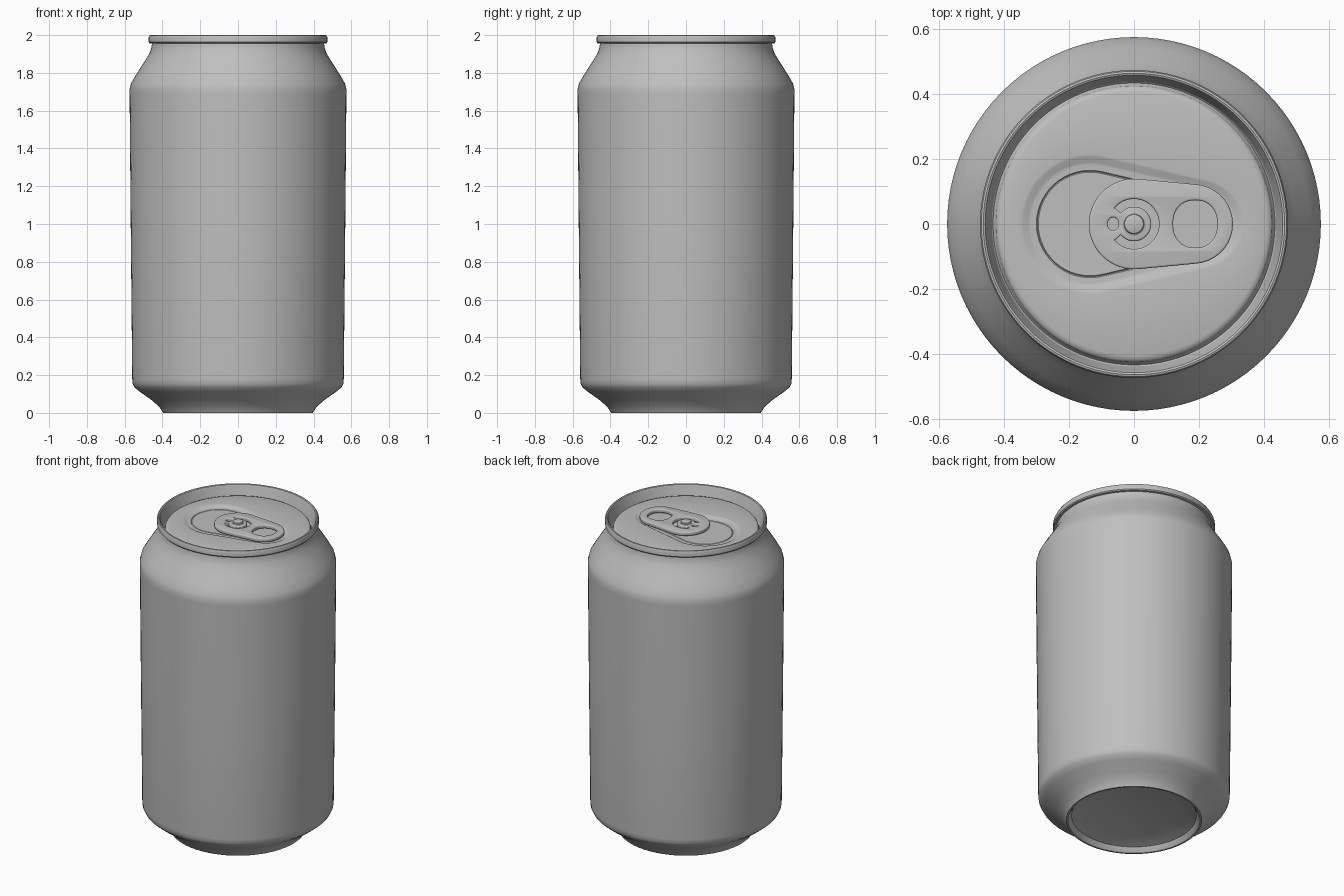
import bpy
import bmesh
import math

old = bpy.data.objects.get("Cube")
if old:
    bpy.data.objects.remove(old, do_unlink=True)

SEG = 96
GREY = (0.52, 0.52, 0.52, 1.0)
metal = bpy.data.materials.new("plain aluminium grey")
metal.diffuse_color = GREY
metal.use_nodes = True
metal.node_tree.nodes["Principled BSDF"].inputs["Base Color"].default_value = GREY


def add_object(name, mesh, angle=35):
    obj = bpy.data.objects.new(name, mesh)
    bpy.context.collection.objects.link(obj)
    mesh.materials.clear()
    mesh.materials.append(metal)
    bpy.ops.object.select_all(action='DESELECT')
    obj.select_set(True)
    bpy.context.view_layer.objects.active = obj
    bpy.ops.object.shade_smooth_by_angle(angle=math.radians(angle))
    return obj


def loft(name, rings, angle=35, cap_start=None, cap_end=None):
    """Skin rings of (radius or radius function, z); caps are apex heights."""
    bm = bmesh.new()
    loops = []
    for radius, z in rings:
        loop = []
        for i in range(SEG):
            a = 2 * math.pi * i / SEG
            r = radius(a) if callable(radius) else radius
            loop.append(bm.verts.new((r * math.cos(a), r * math.sin(a), z)))
        loops.append(loop)
    for lo, hi in zip(loops, loops[1:]):
        for i in range(SEG):
            j = (i + 1) % SEG
            bm.faces.new((lo[i], lo[j], hi[j], hi[i]))
    for loop, z in ((loops[0], cap_start), (loops[-1], cap_end)):
        if z is not None:
            tip = bm.verts.new((0, 0, z))
            for i in range(SEG):
                pair = (loop[i], loop[(i + 1) % SEG])
                bm.faces.new((tip, pair[1], pair[0]) if loop is loops[0] else (pair[0], pair[1], tip))
    mesh = bpy.data.meshes.new(name)
    bm.to_mesh(mesh)
    bm.free()
    return add_object(name, mesh, angle)


def hull_radius(a, x0, r0, x1, r1):
    """Distance from the origin to the hull of two circles on the x axis."""
    best = 0
    for k in range(81):
        t = k / 80
        cx, r = x0 + (x1 - x0) * t, r0 + (r1 - r0) * t
        disc = r * r - (cx * math.sin(a)) ** 2
        if disc >= 0:
            best = max(best, cx * math.cos(a) + math.sqrt(disc))
    return best


# Can wall: hollow base, foot, body, shoulder, neck and rolled rim
loft("can_body", [
    (0.28, 0.055), (0.365, 0.03), (0.378, 0.008), (0.386, 0.0), (0.396, 0.0),
    (0.403, 0.012), (0.42, 0.035), (0.46, 0.07), (0.52, 0.112), (0.548, 0.135),
    (0.558, 0.155), (0.56, 0.18), (0.568, 1.0), (0.574, 1.69), (0.574, 1.715),
    (0.566, 1.745), (0.54, 1.79), (0.492, 1.865), (0.468, 1.905), (0.458, 1.935),
    (0.456, 1.955), (0.468, 1.957), (0.473, 1.963), (0.473, 1.99), (0.469, 1.998),
    (0.463, 2.0), (0.457, 1.997), (0.453, 1.988), (0.441, 1.925), (0.437, 1.915),
], cap_start=0.06)


# Lid: countersunk groove, raised panel and teardrop recess with a score line
def recess(inset):
    return lambda a: hull_radius(a, -0.135, 0.208 - inset, 0.2, 0.132 - inset)


TOP = 1.947
loft("lid", [
    (0.438, 1.916), (0.433, 1.911), (0.428, 1.916), (0.424, 1.936), (0.418, 1.943),
    (0.405, TOP), (recess(-0.006), TOP), (recess(0.002), TOP - 0.001),
    (recess(0.018), TOP - 0.011), (recess(0.026), TOP - 0.012),
    (recess(0.043), TOP - 0.012), (recess(0.046), TOP - 0.015),
    (recess(0.049), TOP - 0.012), (recess(0.06), TOP - 0.012),
], cap_end=TOP - 0.012)


# Pull tab: rounded plate with a finger hole, a curved slot and a small hole
def oval(cx, rx, ry, n=40, power=1.0):
    pts = []
    for i in range(n):
        c, s = math.cos(2 * math.pi * i / n), math.sin(2 * math.pi * i / n)
        pts.append((cx + rx * math.copysign(abs(c) ** power, c),
                    ry * math.copysign(abs(s) ** power, s)))
    return pts


def arc(r, start, end, n=36):
    angles = [math.radians(start + (end - start) * i / n) for i in range(n + 1)]
    return [(r * math.cos(a), r * math.sin(a)) for a in angles]


outline = []
for i in range(SEG):
    a = 2 * math.pi * i / SEG
    r = hull_radius(a, 0.0, 0.139, 0.182, 0.122)
    outline.append((r * math.cos(a), r * math.sin(a)))
slot = arc(0.077, -140, 140) + arc(0.053, 140, -140)

BEVEL = 0.006
curve = bpy.data.curves.new("tab_outline", 'CURVE')
curve.dimensions = '2D'
curve.fill_mode = 'BOTH'
curve.extrude = 0.006
curve.bevel_depth = BEVEL
curve.bevel_resolution = 2
curve.offset = -BEVEL
for pts in (outline, oval(0.188, 0.068, 0.073, 40, 0.9), slot, oval(-0.064, 0.017, 0.02, 20)):
    spline = curve.splines.new('POLY')
    spline.points.add(len(pts) - 1)
    for p, (x, y) in zip(spline.points, pts):
        p.co = (x, y, 0, 1)
    spline.use_cyclic_u = True

helper = bpy.data.objects.new("tab_outline", curve)
bpy.context.collection.objects.link(helper)
graph = bpy.context.evaluated_depsgraph_get()
tab_mesh = bpy.data.meshes.new_from_object(helper.evaluated_get(graph))
bpy.data.objects.remove(helper, do_unlink=True)
bm = bmesh.new()
bm.from_mesh(tab_mesh)
bmesh.ops.remove_doubles(bm, verts=bm.verts, dist=0.0002)
bmesh.ops.recalc_face_normals(bm, faces=bm.faces)
bm.to_mesh(tab_mesh)
bm.free()
tab = add_object("pull_tab", tab_mesh)
tab.location.z = 1.953

# Rivet holding the tab, with a stepped head
loft("rivet", [(0.036, 1.932), (0.036, 1.967), (0.031, 1.969), (0.029, 1.975), (0.025, 1.977)],
     angle=30, cap_end=1.977)
